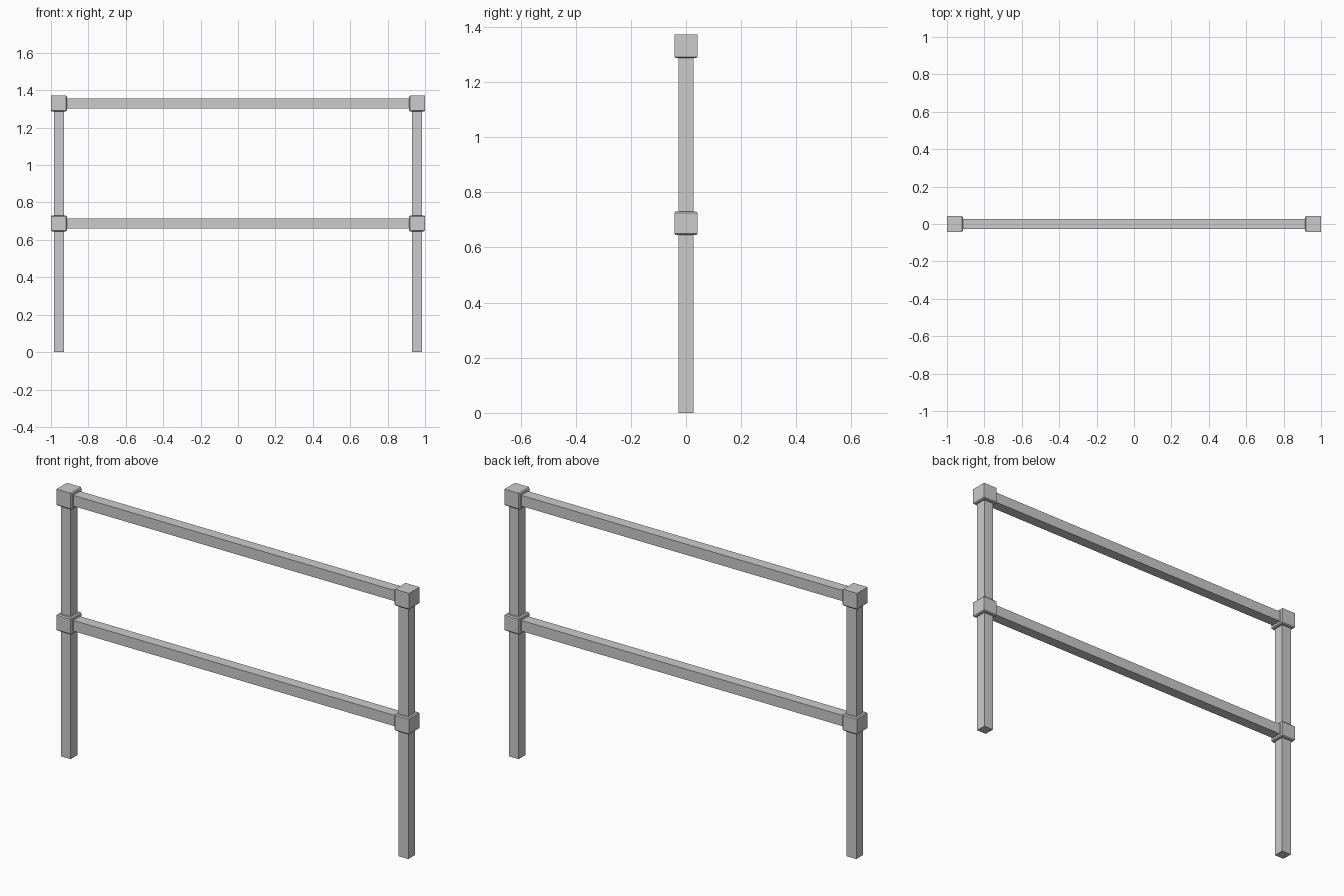
import bpy
import bmesh
from mathutils import Vector

if "Cube" in bpy.data.objects:
    bpy.data.objects.remove(bpy.data.objects["Cube"])

HALF_JOINT = 0.0425      # half size of the corner blocks
HALF_BAR = 0.0275        # half thickness of posts and rails
POST_X = 1 - HALF_JOINT
MID_Z, TOP_Z = 0.688, 1.329


def block(name, center, half, socket_dirs=(), chamfer=0.005):
    """Box whose socket faces (given by outward directions) have chamfered rims."""
    bm = bmesh.new()
    bmesh.ops.create_cube(bm, size=2)
    bmesh.ops.scale(bm, vec=half, verts=bm.verts)
    bm.normal_update()
    edges = {e for f in bm.faces for d in socket_dirs
             if f.normal.dot(Vector(d)) > 0.9 for e in f.edges}
    if edges:
        bmesh.ops.bevel(bm, geom=list(edges), offset=chamfer, segments=1,
                        affect='EDGES', profile=0.5)
    mesh = bpy.data.meshes.new(name)
    bm.to_mesh(mesh)
    bm.free()
    obj = bpy.data.objects.new(name, mesh)
    obj.location = center
    bpy.context.collection.objects.link(obj)
    return obj


for side, s in (("left", -1), ("right", 1)):
    x = s * POST_X
    inward = (-s, 0, 0)
    # Upright post, ending inside the top joint
    block(f"{side}_post", (x, 0, TOP_Z / 2), (HALF_BAR, HALF_BAR, TOP_Z / 2))
    # Joint blocks with chamfered rims where bars enter
    cube = (HALF_JOINT,) * 3
    block(f"{side}_middle_joint", (x, 0, MID_Z), cube,
          (inward, (0, 0, 1), (0, 0, -1)))
    block(f"{side}_top_joint", (x, 0, TOP_Z), cube, (inward, (0, 0, -1)))

# Horizontal rails
for name, z in (("middle_rail", MID_Z), ("top_rail", TOP_Z)):
    block(name, (0, 0, z), (POST_X, HALF_BAR, HALF_BAR))
